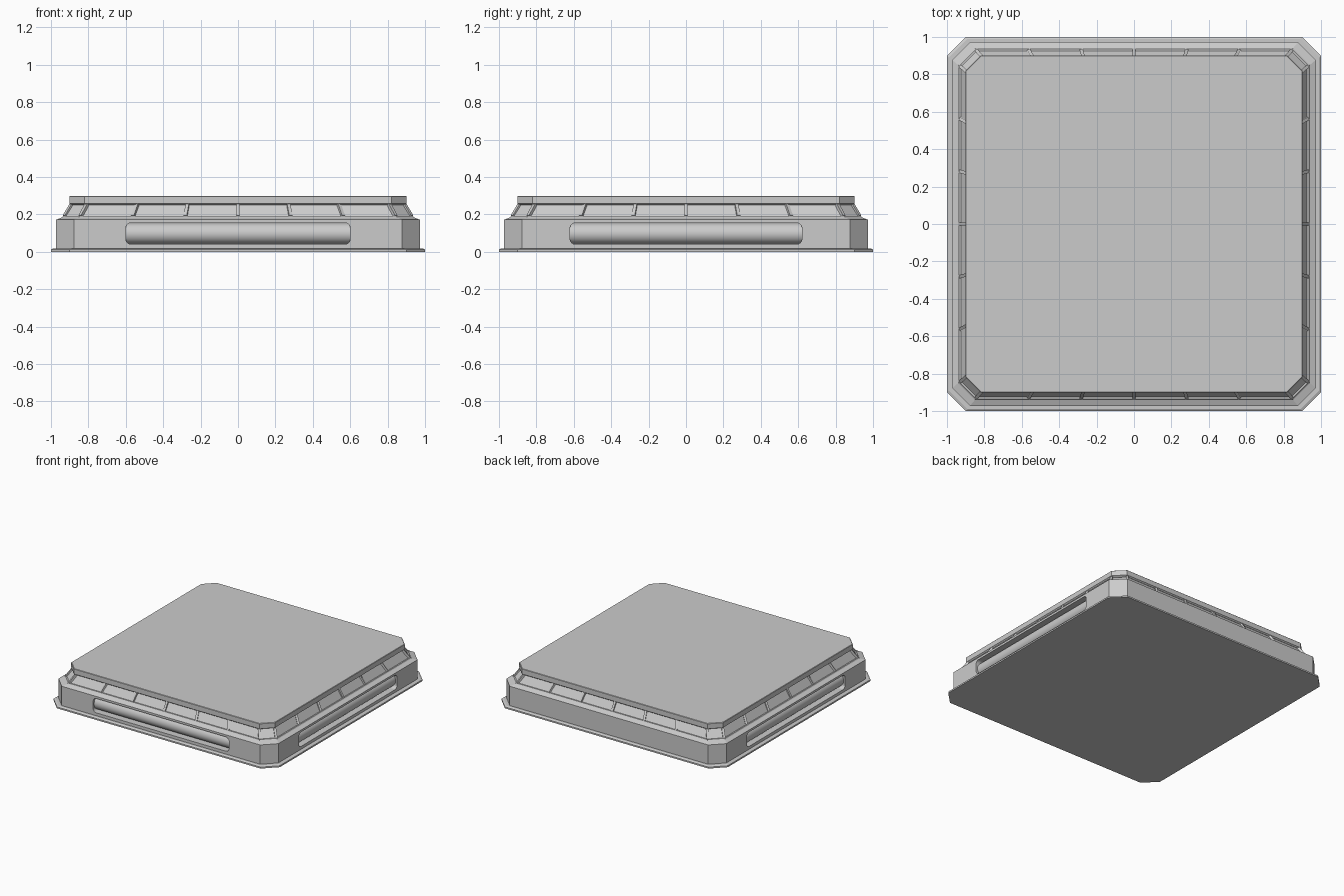
import bpy, bmesh
from math import pi
from mathutils import Matrix, Vector

if "Cube" in bpy.data.objects:
    bpy.data.objects.remove(bpy.data.objects["Cube"])


def finish(name, bm):
    bmesh.ops.recalc_face_normals(bm, faces=bm.faces)
    me = bpy.data.meshes.new(name)
    bm.to_mesh(me)
    bm.free()
    ob = bpy.data.objects.new(name, me)
    bpy.context.collection.objects.link(ob)
    return ob


def octagon(h, c):
    k = h - c
    return [(k, -h), (h, -k), (h, k), (k, h), (-k, h), (-h, k), (-h, -k), (-k, -h)]


def loft(name, sections):
    """Stack of chamfered squares: (half width, corner chamfer, z)."""
    bm = bmesh.new()
    rings = [[bm.verts.new((x, y, z)) for x, y in octagon(h, c)] for h, c, z in sections]
    for a, b in zip(rings, rings[1:]):
        for i in range(8):
            j = (i + 1) % 8
            bm.faces.new((a[i], a[j], b[j], b[i]))
    bm.faces.new(rings[0][::-1])
    bm.faces.new(rings[-1])
    return finish(name, bm)


# Four sides: rotation angle and half length of the side slot
SIDES = [(0, 0.60), (pi / 2, 0.62), (pi, 0.60), (-pi / 2, 0.62)]
SLOT_Z, SLOT_H = 0.098, 0.057

# Base flange, body with sloping shoulder, neck, top slab
loft("base_flange", [(1.0, 0.1, 0), (1.0, 0.1, 0.012), (0.99, 0.1, 0.018)])
body = loft("body", [(0.972, 0.095, 0.01), (0.972, 0.095, 0.172),
                     (0.94, 0.09, 0.185), (0.935, 0.09, 0.192)])
loft("sloped_neck", [(0.925, 0.085, 0.18), (0.925, 0.085, 0.192), (0.885, 0.08, 0.256)])
loft("top_slab", [(0.89, 0.08, 0.25), (0.90, 0.08, 0.258),
                  (0.90, 0.08, 0.297), (0.897, 0.08, 0.30)])

# Rounded slots cut in each side of the body
for i, (ang, half) in enumerate(SIDES):
    bm = bmesh.new()
    bmesh.ops.create_cube(bm, size=1)
    for v in bm.verts:
        v.co = Vector((v.co.x * 2 * half, v.co.y * 0.2 - 0.97, v.co.z * 2 * SLOT_H + SLOT_Z))
    edges = [e for e in bm.edges if abs(e.verts[0].co.y - e.verts[1].co.y) > 0.1]
    bmesh.ops.bevel(bm, geom=edges, offset=0.028, segments=4, profile=0.5, affect='EDGES')
    bm.transform(Matrix.Rotation(ang, 4, 'Z'))
    cutter = finish("slot_cutter_%d" % i, bm)
    cutter.hide_render = True
    cutter.hide_set(True)
    mod = body.modifiers.new("slot", 'BOOLEAN')
    mod.operation = 'DIFFERENCE'
    mod.solver = 'EXACT'
    mod.object = cutter
bpy.context.view_layer.objects.active = body
for mod in list(body.modifiers):
    bpy.ops.object.modifier_apply(modifier=mod.name)
for ob in list(bpy.data.objects):
    if ob.name.startswith("slot_cutter"):
        bpy.data.objects.remove(ob)

# Round rods lying in the slots
bm = bmesh.new()
for ang, half in SIDES:
    m = (Matrix.Rotation(ang, 4, 'Z') @ Matrix.Translation((0, -0.903, SLOT_Z))
         @ Matrix.Rotation(pi / 2, 4, 'Y'))
    bmesh.ops.create_cone(bm, cap_ends=True, segments=32, radius1=0.056, radius2=0.056,
                          depth=2 * half, matrix=m)
rods = finish("side_rods", bm)
bpy.ops.object.select_all(action='DESELECT')
rods.select_set(True)
bpy.context.view_layer.objects.active = rods
bpy.ops.object.shade_smooth_by_angle(angle=0.6)

# Slanted ribs along the neck, including one on every corner edge
bm = bmesh.new()
for ang, _ in SIDES:
    for k in range(-3, 4):
        a = Vector((k * 0.28, -0.925, 0.188))
        b = Vector((k * 0.2683, -0.885, 0.256))
        d = b - a
        m = (Matrix.Rotation(ang, 4, 'Z') @ Matrix.Translation((a + b) / 2)
             @ d.to_track_quat('Z', 'Y').to_matrix().to_4x4()
             @ Matrix.Diagonal((0.018, 0.022, d.length, 1)))
        bmesh.ops.create_cube(bm, size=1, matrix=m)
finish("neck_ribs", bm)
